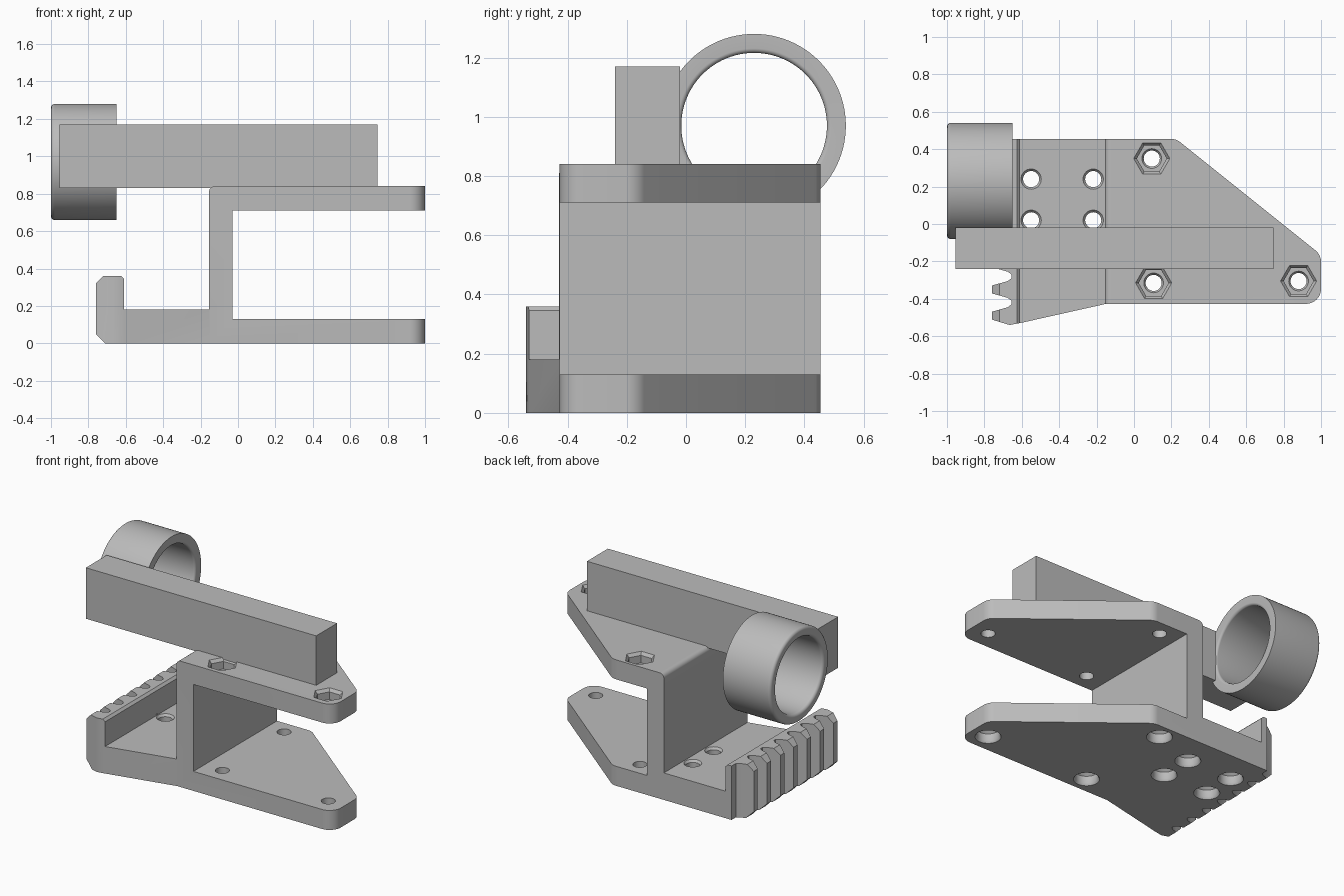
import bpy, bmesh, math
from mathutils import Vector

if "Cube" in bpy.data.objects:
    bpy.data.objects.remove(bpy.data.objects["Cube"])

grey = bpy.data.materials.new("plain_grey")
grey.diffuse_color = (0.5, 0.5, 0.5, 1)
grey.use_nodes = True
grey.node_tree.nodes["Principled BSDF"].inputs["Base Color"].default_value = grey.diffuse_color


def make_object(name, bm):
    bmesh.ops.recalc_face_normals(bm, faces=bm.faces)
    mesh = bpy.data.meshes.new(name)
    bm.to_mesh(mesh)
    bm.free()
    mesh.materials.append(grey)
    obj = bpy.data.objects.new(name, mesh)
    bpy.context.collection.objects.link(obj)
    return obj


def rounded(points, steps=8):
    """Outline from (a, b, radius) corners; radius 0 stays sharp."""
    out = []
    for i, (x, y, r) in enumerate(points):
        p = Vector((x, y))
        if r == 0:
            out.append(p)
            continue
        d0 = (Vector(points[i - 1][:2]) - p).normalized()
        d1 = (Vector(points[(i + 1) % len(points)][:2]) - p).normalized()
        half = d0.angle(d1) / 2
        centre = p + (d0 + d1).normalized() * r / math.sin(half)
        a = p + d0 * r / math.tan(half) - centre
        b = p + d1 * r / math.tan(half) - centre
        for k in range(steps + 1):
            out.append(centre + a.lerp(b, k / steps).normalized() * r)
    return out


def prism(name, outline, start, depth):
    """Extrude an outline of 3D points along depth."""
    bm = bmesh.new()
    face = bm.faces.new([bm.verts.new(Vector(p) + Vector(start)) for p in outline])
    moved = bmesh.ops.extrude_face_region(bm, geom=[face])["geom"]
    bmesh.ops.translate(bm, vec=depth, verts=[v for v in moved if isinstance(v, bmesh.types.BMVert)])
    return make_object(name, bm)


def add_stack(bm, x, y, rings, sides):
    """Closed turned shape from (radius, z) rings."""
    loops = []
    for r, z in rings:
        loops.append([bm.verts.new((x + r * math.cos(math.tau * i / sides),
                                    y + r * math.sin(math.tau * i / sides), z)) for i in range(sides)])
    for lo, hi in zip(loops, loops[1:]):
        for i in range(sides):
            j = (i + 1) % sides
            bm.faces.new((lo[i], lo[j], hi[j], hi[i]))
    bm.faces.new(loops[0])
    bm.faces.new(loops[-1])


def boolean(obj, cutter, operation):
    mod = obj.modifiers.new("cut", 'BOOLEAN')
    mod.operation = operation
    mod.solver = 'EXACT'
    mod.object = cutter
    bpy.context.view_layer.objects.active = obj
    bpy.ops.object.modifier_apply(modifier=mod.name)
    bpy.data.objects.remove(cutter)


def smooth(obj):
    bpy.ops.object.select_all(action='DESELECT')
    obj.select_set(True)
    bpy.context.view_layer.objects.active = obj
    bpy.ops.object.shade_smooth_by_angle(angle=math.radians(30))


# Bracket: side profile of lip, floor, wall and upper plate
side = rounded([
    (-0.71, 0, 0), (1.1, 0, 0), (1.1, 0.13, 0), (-0.03, 0.13, 0), (-0.03, 0.71, 0), (1.1, 0.71, 0),
    (1.1, 0.84, 0), (-0.155, 0.84, 0.03), (-0.155, 0.18, 0), (-0.61, 0.18, 0), (-0.61, 0.345, 0),
    (-0.625, 0.36, 0), (-0.72, 0.36, 0), (-0.76, 0.32, 0), (-0.76, 0.05, 0)])
bracket = prism("bracket", [(p.x, 0, p.y) for p in side], (0, -0.7, 0), (0, 1.4, 0))

# Plan outline with gripping teeth along the left edge
plan = [(-0.665, -0.54, 0), (-0.61, -0.53, 0), (-0.15, -0.427, 0), (1, -0.427, 0.08),
        (1, -0.165, 0.08), (0.225, 0.455, 0.08), (-0.655, 0.455, 0)]
for k in reversed(range(7)):
    y = -0.49 + 0.14 * k
    plan += [(-0.655, y + 0.06, 0), (-0.675, y + 0.045, 0), (-0.77, y + 0.018, 0), (-0.77, y - 0.018, 0)]
    if k:
        plan += [(-0.675, y - 0.045, 0), (-0.655, y - 0.06, 0)]
outline = prism("plan_cutter", [(p.x, p.y, 0) for p in rounded(plan)], (0, 0, -0.1), (0, 0, 1.2))
boolean(bracket, outline, 'INTERSECT')

# Screw holes, counterbored from below, and hexagonal nut pockets on top
bolts = [(0.095, 0.35), (0.105, -0.315), (0.88, -0.305)]
mounts = [(x, y) for x in (-0.55, -0.218) for y in (0.02, 0.24)]
bore = [(0.085, -0.01), (0.075, 0.005), (0.07, 0.015), (0.07, 0.06), (0.043, 0.085)]
round_bm, hex_bm = bmesh.new(), bmesh.new()
for x, y in bolts:
    add_stack(round_bm, x, y, bore + [(0.043, 0.2)], 32)
    add_stack(round_bm, x, y, [(0.043, 0.65), (0.043, 0.755), (0.056, 0.775), (0.056, 0.8)], 32)
    add_stack(hex_bm, x, y, [(0.08, 0.77), (0.08, 0.82), (0.105, 0.85)], 6)
for x, y in mounts:
    add_stack(round_bm, x, y, bore + [(0.043, 0.165), (0.062, 0.19)], 32)
boolean(bracket, make_object("hole_cutter", round_bm), 'DIFFERENCE')
boolean(bracket, make_object("nut_cutter", hex_bm), 'DIFFERENCE')
smooth(bracket)

# Long rectangular bar
prism("bar", [(-0.955, -0.24, 0), (0.745, -0.24, 0), (0.745, -0.02, 0), (-0.955, -0.02, 0)],
      (0, 0, 0.83), (0, 0, 0.34))

# Ring turned around the x axis, with softened rims
section = rounded([(-1, 0.31, 0.02), (-0.65, 0.31, 0), (-0.65, 0.246, 0.015), (-1, 0.246, 0.02)], 5)
bm = bmesh.new()
SIDES = 96
loops = [[bm.verts.new((p.x, 0.23 + p.y * math.cos(math.tau * i / SIDES),
                        0.97 + p.y * math.sin(math.tau * i / SIDES))) for p in section]
         for i in range(SIDES)]
for i in range(SIDES):
    a, b = loops[i], loops[(i + 1) % SIDES]
    for j in range(len(section)):
        k = (j + 1) % len(section)
        bm.faces.new((a[j], a[k], b[k], b[j]))
smooth(make_object("ring", bm))
